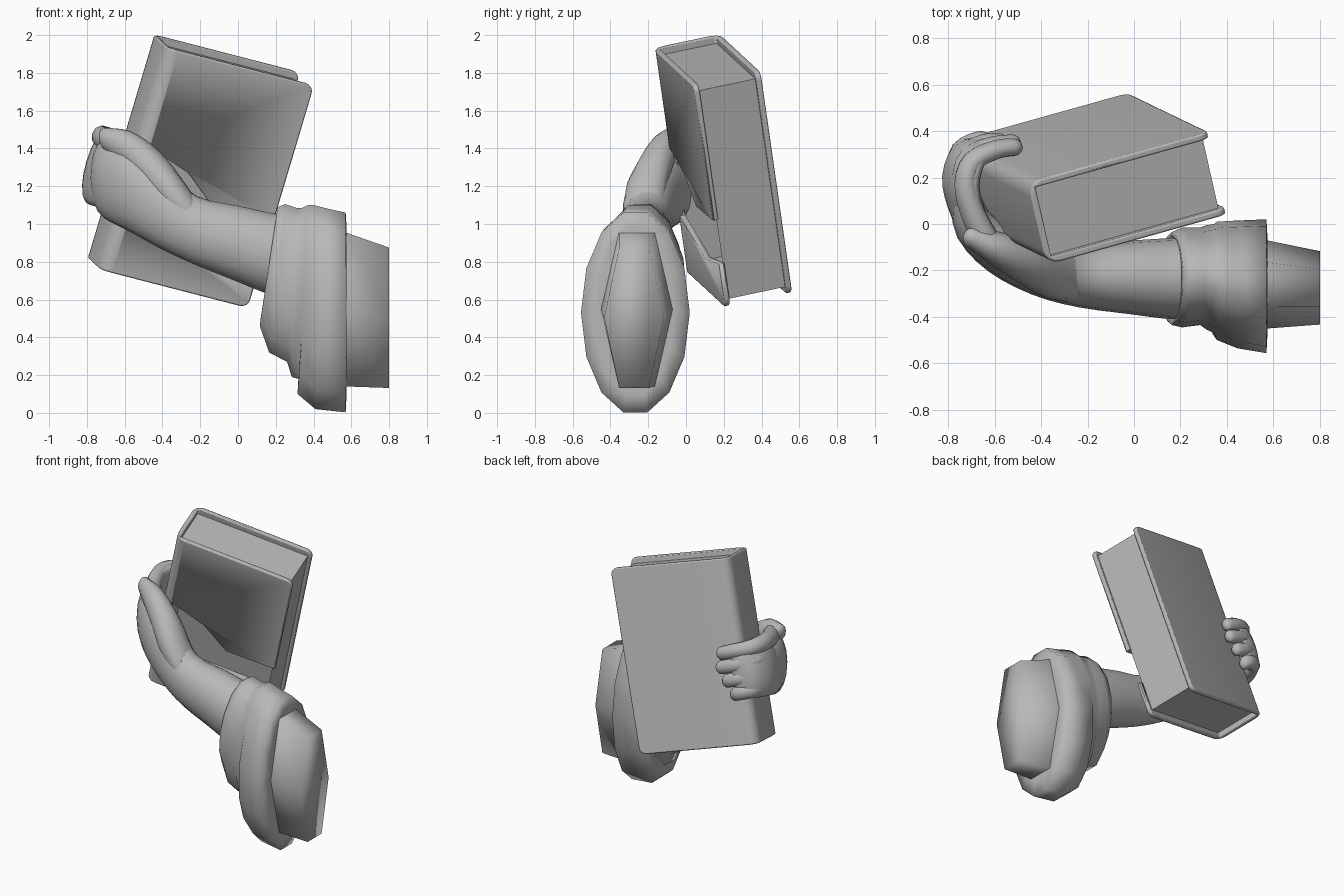
import bpy, bmesh, math
from mathutils import Vector, Matrix

old = bpy.data.objects.get("Cube")
if old:
    bpy.data.objects.remove(old, do_unlink=True)

grey = bpy.data.materials.new("plain grey")
grey.use_nodes = True
grey.diffuse_color = (0.48, 0.48, 0.48, 1)
grey.node_tree.nodes["Principled BSDF"].inputs["Base Color"].default_value = (0.48, 0.48, 0.48, 1)

# Frame of the tilted book: width, thickness and height axes
U = Vector((0.93, 0.26, -0.24)).normalized()
V = Vector((0.27, -0.14, 0.955))
V = (V - U * V.dot(U)).normalized()
W = V.cross(U).normalized()
CENTRE = Vector((-0.19, 0.197, 1.278))
BOOK = Matrix.Translation(CENTRE) @ Matrix((U, W, V)).transposed().to_4x4()


def finish(name, bm, angle=40, matrix=None):
    bmesh.ops.recalc_face_normals(bm, faces=bm.faces)
    mesh = bpy.data.meshes.new(name)
    bm.to_mesh(mesh)
    bm.free()
    mesh.materials.append(grey)
    ob = bpy.data.objects.new(name, mesh)
    bpy.context.collection.objects.link(ob)
    if matrix:
        ob.matrix_world = matrix
    bpy.ops.object.select_all(action='DESELECT')
    ob.select_set(True)
    bpy.context.view_layer.objects.active = ob
    bpy.ops.object.shade_smooth_by_angle(angle=math.radians(angle))
    return ob


def loft(name, rings, angle=40):
    bm = bmesh.new()
    rows = [[bm.verts.new(p) for p in ring] for ring in rings]
    n = len(rows[0])
    for a, b in zip(rows, rows[1:]):
        for i in range(n):
            j = (i + 1) % n
            bm.faces.new((a[i], a[j], b[j], b[i]))
    bm.faces.new(rows[0])
    bm.faces.new(rows[-1])
    return finish(name, bm, angle)


def smooth_path(points, steps=3):
    pts = [Vector(p) for p in points]
    out = []
    for i in range(len(pts) - 1):
        a, b = pts[max(i - 1, 0)], pts[i]
        c, d = pts[i + 1], pts[min(i + 2, len(pts) - 1)]
        for s in range(steps):
            t = s / steps
            out.append(0.5 * (2 * b + (c - a) * t + (2 * a - 5 * b + 4 * c - d) * t ** 2
                              + (3 * b - a - 3 * c + d) * t ** 3))
    return out + [pts[-1]]


# Tube along points (x, y, z, half width, half height) with a rounded tip
def limb(name, points, up, sides=14):
    path = smooth_path(points)
    rings = []

    def ring(c, side, rw, rh):
        rings.append([c + side * rw * math.cos(k) + up * rh * math.sin(k)
                      for k in (math.tau * i / sides for i in range(sides))])

    for i, p in enumerate(path):
        t = path[min(i + 1, len(path) - 1)].to_3d() - path[max(i - 1, 0)].to_3d()
        side = t.cross(up).normalized()
        ring(p.to_3d(), side, p[3], p[4])
    end, t = path[-1], t.normalized()
    for a in (0.5, 0.95, 1.35):
        ring(end.to_3d() + t * end[3] * math.sin(a), side,
             end[3] * math.cos(a), end[4] * math.cos(a))
    return loft(name, rings, 60)


# Solid made by raising a flat outline along one direction
def prism(outline, direction):
    bm = bmesh.new()
    base = bm.faces.new([bm.verts.new(p) for p in outline])
    top = bmesh.ops.extrude_face_region(bm, geom=[base])["geom"]
    bmesh.ops.translate(bm, vec=direction, verts=[g for g in top if isinstance(g, bmesh.types.BMVert)])
    return bm


# Book cover: a U profile with a rounded spine and rounded outer corners
HU, SPINE, HW, HV, T, R = 0.405, -0.43, 0.186, 0.62, 0.03, 0.065
half = [(HU, HW)]
half += [(SPINE + R - R * math.sin(a), HW - R + R * math.cos(a))
         for a in (math.pi / 8 * i for i in range(5))]
profile = half + [(u, -w) for u, w in reversed(half)]
profile += [(HU, T - HW), (T + SPINE, T - HW), (T + SPINE, HW - T), (HU, HW - T)]
bm = prism([(u, w, -HV) for u, w in profile], (0, 0, 2 * HV))
corners = [e for e in bm.edges
           if all(v.co.x > HU - 0.001 for v in e.verts)
           and abs(e.verts[0].co.z - e.verts[1].co.z) < 0.001 and e.calc_length() < 2 * T]
bmesh.ops.bevel(bm, geom=corners, offset=0.045, segments=4, profile=0.5, affect='EDGES')
cover = finish("book_cover", bm, 35, BOOK)
soft = cover.modifiers.new("soft edges", 'BEVEL')
soft.width, soft.segments = 0.008, 2

# Opening in the front board where the arm presses against it
opening = [(-0.36, 0.08), (-0.12, 0.0), (0.06, -0.14), (0.5, -0.13),
           (0.5, -0.36), (0.1, -0.42), (-0.36, -0.3)]
cutter = finish("arm_opening_cutter", prism([(u, -0.3, v) for u, v in opening], (0, 0.15, 0)),
                30, BOOK)
cutter.hide_render = True
cut = cover.modifiers.new("arm opening", 'BOOLEAN')
cut.object, cut.operation, cut.solver = cutter, 'DIFFERENCE', 'EXACT'
bpy.context.view_layer.objects.active = cover
for mod in ("soft edges", "arm opening"):
    bpy.ops.object.modifier_apply(modifier=mod)
bpy.data.objects.remove(cutter, do_unlink=True)

# Page edges: three strips set in between the boards
bm = bmesh.new()
bmesh.ops.create_cube(bm, size=1)
bmesh.ops.scale(bm, vec=(HU - SPINE - 0.05, 2 * (HW - T) + 0.01, 2 * HV - 0.08), verts=bm.verts)
bmesh.ops.translate(bm, vec=((HU + SPINE) / 2, 0, 0), verts=bm.verts)
bm.normal_update()
hidden = [f for f in bm.faces if abs(f.normal.y) > 0.9 or f.normal.x < -0.9]
bmesh.ops.delete(bm, geom=hidden, context='FACES')
finish("book_pages", bm, 30, BOOK)

# Forearm flowing into the palm, which bends round the spine
UP = Vector((0, 0, 1))
limb("forearm_and_palm", [
    (0.32, -0.23, 0.82, 0.17, 0.22), (0.18, -0.235, 0.84, 0.175, 0.22),
    (0, -0.23, 0.895, 0.16, 0.205), (-0.22, -0.225, 0.965, 0.135, 0.185),
    (-0.4, -0.185, 1.085, 0.125, 0.22), (-0.57, -0.11, 1.195, 0.11, 0.235),
    (-0.685, -0.01, 1.235, 0.09, 0.215), (-0.72, 0.10, 1.25, 0.065, 0.185)], UP, 18)

# Thumb against the front cover
limb("thumb", [
    (-0.22, -0.225, 1.02, 0.11, 0.11), (-0.34, -0.215, 1.16, 0.11, 0.135),
    (-0.46, -0.165, 1.29, 0.095, 0.13), (-0.58, -0.11, 1.39, 0.075, 0.105),
    (-0.69, -0.06, 1.445, 0.05, 0.065)], UP)


# Point in the book frame
def on_book(u, w, v):
    return tuple(CENTRE + U * u + W * w + V * v)


# Back of the hand joining the fingers round the spine
limb("back_of_hand", [
    (*on_book(-0.51, -0.16, -0.12), 0.06, 0.18), (*on_book(-0.535, 0.0, -0.12), 0.06, 0.205),
    (*on_book(-0.53, 0.12, -0.12), 0.06, 0.2), (*on_book(-0.47, 0.215, -0.12), 0.055, 0.19),
    (*on_book(-0.39, 0.232, -0.125), 0.035, 0.17)], V, 18)

# Four fingers curling round the spine onto the back cover
names = ("little_finger", "ring_finger", "middle_finger", "index_finger")
for i, (name, tip) in enumerate(zip(names, (-0.32, -0.28, -0.25, -0.27))):
    v = -0.255 + 0.092 * i
    out = -0.5 - 0.017 * i
    path = [(out + 0.03, -0.13), (out, 0.0), (out, 0.13),
            (-0.465 - 0.01 * i, 0.215), (-0.38, 0.235), (tip - 0.03, 0.222)]
    pts = [(*on_book(u, w, v - 0.008 * (k - 3)), 0.058 - 0.004 * k, 0.066 - 0.004 * k)
           for k, (u, w) in enumerate(path)]
    limb(name, pts, V, 10)


# Oval rings between a top point and a bottom point in the side profile
def oval(xt, zt, xb, zb, y, w, sides, grow):
    ring = []
    for i in range(sides):
        a = math.tau * i / sides
        s = math.sin(a) * grow
        ring.append(Vector(((xt + xb) / 2 + (xt - xb) / 2 * s, y + w * math.cos(a),
                            (zt + zb) / 2 + (zt - zb) / 2 * s)))
    return ring


# Wide cuff with hanging folds
GROW = 1 / math.sin(math.tau * 3 / 14)
cuff = [(0.26, 1.0, 0.2, 0.62, -0.235, 0.16), (0.205, 1.05, 0.12, 0.5, -0.235, 0.185),
        (0.21, 1.09, 0.115, 0.46, -0.235, 0.2), (0.25, 1.105, 0.165, 0.32, -0.23, 0.215),
        (0.31, 1.085, 0.26, 0.27, -0.225, 0.21), (0.34, 1.085, 0.285, 0.19, -0.23, 0.225),
        (0.37, 1.1, 0.32, 0.18, -0.235, 0.235), (0.4, 1.1, 0.315, 0.1, -0.245, 0.255),
        (0.48, 1.08, 0.41, 0.02, -0.26, 0.275), (0.57, 1.06, 0.57, 0.003, -0.268, 0.288),
        (0.575, 0.98, 0.575, 0.1, -0.265, 0.2)]
loft("sleeve_cuff", [oval(*c, 14, GROW) for c in cuff], 100)

# Tapered six-sided upper sleeve
GROW6 = 1 / math.sin(math.tau / 6)
sleeve = [(0.5, 0.98, 0.5, 0.14, -0.26, 0.2), (0.57, 0.955, 0.57, 0.14, -0.26, 0.19),
          (0.8, 0.875, 0.8, 0.132, -0.275, 0.158)]
loft("upper_sleeve", [oval(*s, 6, GROW6) for s in sleeve], 100)
